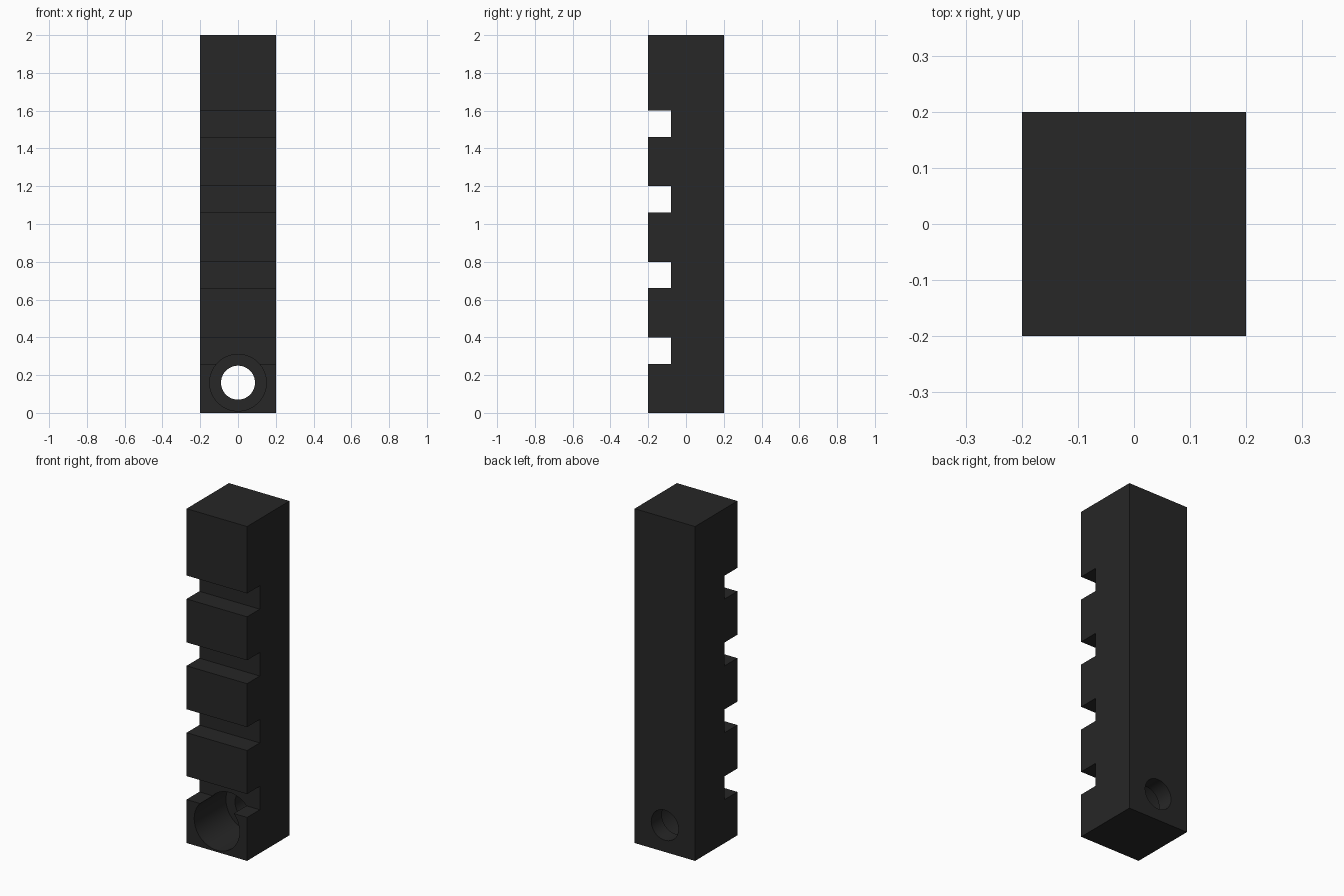
import bpy, bmesh, math

if "Cube" in bpy.data.objects:
    bpy.data.objects.remove(bpy.data.objects["Cube"])

HALF, HEIGHT = 0.2, 2.0
NOTCH_Y = -0.08
HOLE_Z = 0.16

# Side profile in (y, z) with four square notches along the front
profile = [(HALF, HEIGHT), (HALF, 0), (-HALF, 0)]
for i in range(4):
    low, high = 0.26 + 0.4 * i, 0.40 + 0.4 * i
    profile += [(-HALF, low), (NOTCH_Y, low), (NOTCH_Y, high), (-HALF, high)]
profile.append((-HALF, HEIGHT))

# Bar: profile extruded across x
bm = bmesh.new()
face = bm.faces.new([bm.verts.new((-HALF, y, z)) for y, z in profile])
result = bmesh.ops.extrude_face_region(bm, geom=[face])
new_verts = [g for g in result["geom"] if isinstance(g, bmesh.types.BMVert)]
bmesh.ops.translate(bm, verts=new_verts, vec=(2 * HALF, 0, 0))
bmesh.ops.recalc_face_normals(bm, faces=bm.faces)
mesh = bpy.data.meshes.new("notched_bar")
bm.to_mesh(mesh)
bm.free()
bar = bpy.data.objects.new("notched_bar", mesh)
bpy.context.collection.objects.link(bar)

mat = bpy.data.materials.new("dark_grey")
mat.diffuse_color = (0.02, 0.02, 0.02, 1)
mat.use_nodes = True
mat.node_tree.nodes["Principled BSDF"].inputs["Base Color"].default_value = mat.diffuse_color
mesh.materials.append(mat)


def bore(name, radius, y0, y1):
    """Cut a round hole along y into the bar."""
    bpy.ops.mesh.primitive_cylinder_add(
        vertices=64, radius=radius, depth=y1 - y0,
        location=(0, (y0 + y1) / 2, HOLE_Z), rotation=(math.pi / 2, 0, 0))
    cutter = bpy.context.object
    cutter.name = name
    cutter.hide_render = True
    cutter.data.materials.append(mat)
    bpy.context.view_layer.objects.active = bar
    mod = bar.modifiers.new(name, 'BOOLEAN')
    mod.operation = 'DIFFERENCE'
    mod.solver = 'EXACT'
    mod.object = cutter
    bpy.ops.object.modifier_apply(modifier=mod.name)
    bpy.data.objects.remove(cutter)


# Wide counterbore from the front, narrow hole right through
bore("counterbore", 0.15, -0.3, 0.1)
bore("through_hole", 0.09, -0.3, 0.3)

# Smooth bore walls, crisp edges
bpy.ops.object.select_all(action='DESELECT')
bar.select_set(True)
bpy.context.view_layer.objects.active = bar
bpy.ops.object.shade_smooth_by_angle(angle=math.radians(30))
